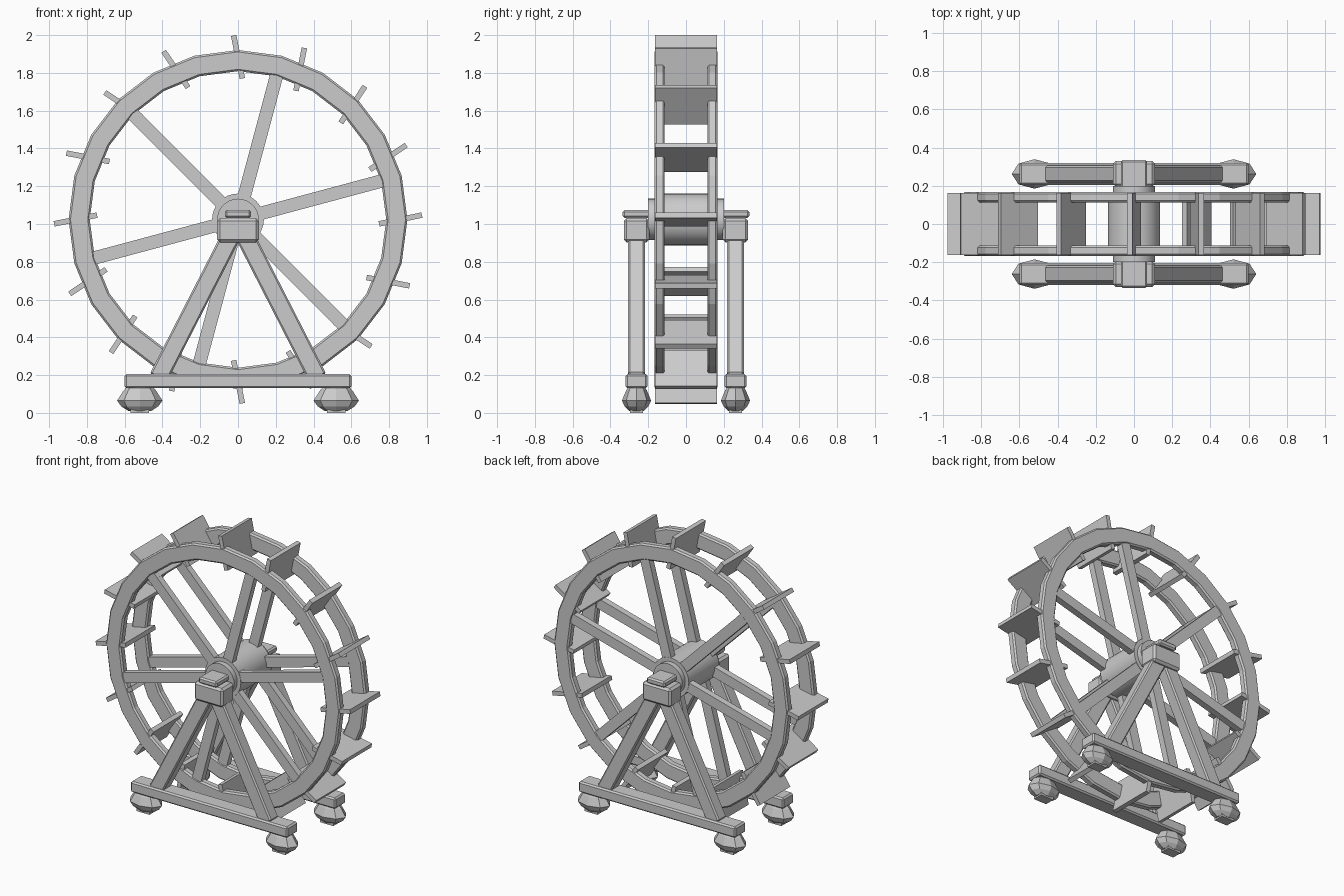
import bpy, bmesh
from math import sin, cos, pi, radians, atan2
from mathutils import Matrix, Vector

cube = bpy.data.objects.get("Cube")
if cube:
    bpy.data.objects.remove(cube, do_unlink=True)

GREY = (0.6, 0.6, 0.6, 1)
mat = bpy.data.materials.new("light_grey")
mat.use_nodes = True
mat.diffuse_color = GREY
mat.node_tree.nodes["Principled BSDF"].inputs["Base Color"].default_value = GREY

AXLE_Z = 1.024
CENTRE = Vector((0, 0, AXLE_Z))
RIM_Y = 0.14
STAND_Y = 0.262


def finish(name, bm, bevel=0.0):
    bmesh.ops.recalc_face_normals(bm, faces=bm.faces[:])
    mesh = bpy.data.meshes.new(name)
    bm.to_mesh(mesh)
    bm.free()
    mesh.materials.append(mat)
    obj = bpy.data.objects.new(name, mesh)
    bpy.context.collection.objects.link(obj)
    if bevel:
        mod = obj.modifiers.new("bevel", 'BEVEL')
        mod.width = bevel
        mod.segments = 1
        mod.limit_method = 'ANGLE'
        mod.angle_limit = radians(40)
    return obj


def box(name, size, centre, angle=0.0, bevel=0.0):
    """Box turned by an angle in the plane of the wheel."""
    bm = bmesh.new()
    bmesh.ops.create_cube(bm, size=1)
    m = Matrix.Translation(centre) @ Matrix.Rotation(-angle, 4, 'Y') @ Matrix.Diagonal((*size, 1))
    bm.transform(m)
    return finish(name, bm, bevel)


def lathe(name, profile, sides, closed, matrix, bevel=0.0):
    """Turn (radius, height) points about the z axis, then place the result."""
    bm = bmesh.new()
    rings = [[bm.verts.new((r * cos(2 * pi * i / sides), r * sin(2 * pi * i / sides), h))
              for i in range(sides)] for r, h in profile]
    pairs = list(zip(rings, rings[1:]))
    if closed:
        pairs.append((rings[-1], rings[0]))
    else:
        bm.faces.new(rings[0])
        bm.faces.new(rings[-1])
    for a, b in pairs:
        for i in range(sides):
            j = (i + 1) % sides
            bm.faces.new((a[i], a[j], b[j], b[i]))
    bm.transform(matrix)
    return finish(name, bm, bevel)


def polar(radius, angle, y=0.0):
    return CENTRE + Vector((radius * cos(angle), y, radius * sin(angle)))


def along_y(y=0.0):
    return Matrix.Translation(CENTRE + Vector((0, y, 0))) @ Matrix.Rotation(pi / 2, 4, 'X')


# Paddles: tilted boards passing through both rims
for k in range(16):
    a = k * pi / 8
    box("paddle", (0.232, 0.326, 0.029), polar(0.86, a), a + radians(11.5))

# Hub drum and the narrower axle
for name, r, half in (("hub", 0.137, 0.165), ("axle", 0.11, 0.2)):
    hub = lathe(name, [(r, -half), (r, half)], 32, False, along_y())
    bpy.ops.object.select_all(action='DESELECT')
    hub.select_set(True)
    bpy.context.view_layer.objects.active = hub
    bpy.ops.object.shade_smooth_by_angle(angle=radians(35))

for side, label in ((-1, "front"), (1, "back")):
    # Rim and spokes
    w = 0.027
    lathe(label + "_rim", [(0.785, -w), (0.897, -w), (0.897, w), (0.785, w)],
          24, True, along_y(side * RIM_Y), 0.01)
    for k in range(6):
        a = radians(15 + 60 * k)
        box(label + "_spoke", (0.76, 0.045, 0.07), polar(0.42, a, side * RIM_Y), a)

    # Bearing block with its cap plate
    y = side * STAND_Y
    box(label + "_bearing", (0.22, 0.135, 0.13), (0, y, 0.967), 0, 0.015)
    box(label + "_bearing_cap", (0.138, 0.146, 0.042), (0, y, 1.053), 0, 0.01)

    # Base beam
    box(label + "_base_beam", (1.2, 0.116, 0.075), (0, y, 0.168), 0, 0.01)

    for s in (-1, 1):
        # Slanted leg
        top, low = Vector((s * 0.035, y, 0.94)), Vector((s * 0.422, y, 0.185))
        d = top - low
        box(label + "_leg", (d.length, 0.088, 0.1), (top + low) / 2, atan2(d.z, d.x), 0.009)

        # Faceted foot
        place = Matrix.Translation((s * 0.52, y, 0)) @ Matrix.Diagonal((0.12, 0.077, 1, 1))
        lathe(label + "_foot", [(0.5, 0.01), (0.82, 0.035), (1, 0.065), (0.72, 0.118), (0.6, 0.133)],
              8, False, place)
        box(label + "_foot_pad", (0.1, 0.07, 0.02), (s * 0.52, y, 0.01))
